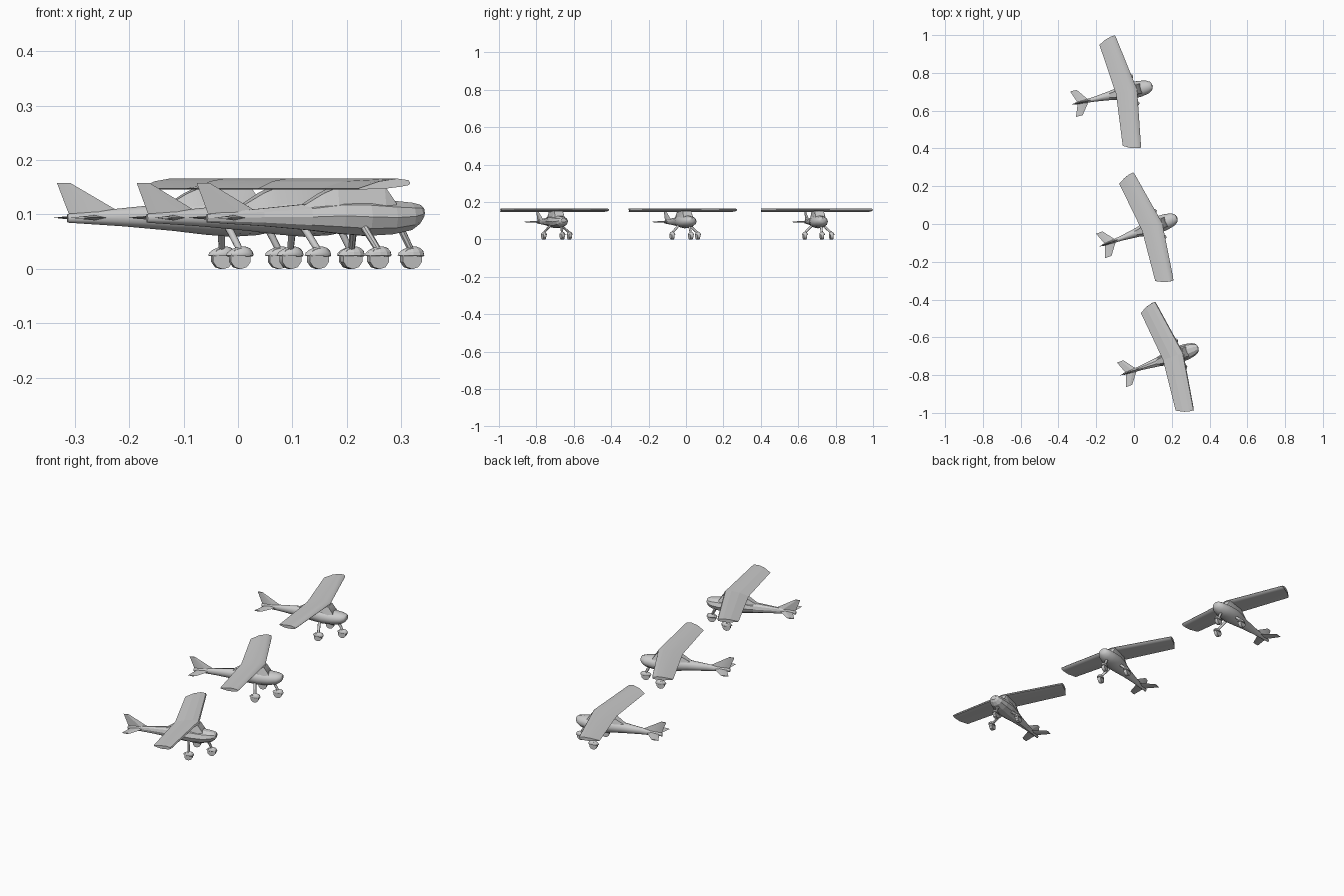
import bpy, bmesh, math
from mathutils import Matrix, Vector

if "Cube" in bpy.data.objects:
    bpy.data.objects.remove(bpy.data.objects["Cube"])


def finish(name, bm, frame, smooth):
    bmesh.ops.recalc_face_normals(bm, faces=bm.faces)
    me = bpy.data.meshes.new(name)
    bm.to_mesh(me)
    bm.free()
    ob = bpy.data.objects.new(name, me)
    bpy.context.collection.objects.link(ob)
    ob.matrix_world = frame
    if smooth:
        bpy.ops.object.select_all(action='DESELECT')
        ob.select_set(True)
        bpy.context.view_layer.objects.active = ob
        bpy.ops.object.shade_smooth_by_angle(angle=math.radians(50))
    return ob


def loft(name, rings, frame, smooth):
    """Skin a list of equal-length closed rings and cap both ends."""
    bm = bmesh.new()
    vr = [[bm.verts.new(p) for p in r] for r in rings]
    n = len(vr[0])
    for a, b in zip(vr, vr[1:]):
        for i in range(n):
            j = (i + 1) % n
            bm.faces.new((a[i], a[j], b[j], b[i]))
    bm.faces.new(vr[0])
    bm.faces.new(vr[-1])
    return finish(name, bm, frame, smooth)


def oval(u, zb, zt, w, n=12):
    zc, h = (zb + zt) / 2, (zt - zb) / 2
    return [(u, w * math.cos(2 * math.pi * i / n), zc + h * math.sin(2 * math.pi * i / n))
            for i in range(n)]


def box_ring(u, zb, zt, wb, wt):
    return [(u, -wb, zb), (u, wb, zb), (u, wt, zt), (u, -wt, zt)]


# wing profile: fraction of chord from the leading edge, height
AIRFOIL = [(0, .158), (.04, .163), (.28, .166), (.62, .161), (1, .148),
           (.98, .146), (.55, .147), (.2, .151), (.03, .154)]


def wing_ring(side, v, le, chord, curve):
    return [(le - chord * f, side * (v - curve * f * f), z) for f, z in AIRFOIL]


def blade(name, root, tip, thick, axis, frame, smooth):
    """Tail surface: root and tip are (front u, back u, across, height)."""
    rings = []
    for (f, b, v, z), t in ((root, thick), (tip, thick * .5)):
        m = f + (b - f) * .4
        off = Vector((0, t, 0)) if axis == 'Y' else Vector((0, 0, t))
        c = Vector((m, v, z))
        rings.append([Vector((f, v, z)), c + off, Vector((b, v, z)), c - off])
    loft(name, rings, frame, smooth)


def wheel_set(name, u, v, top, frame, smooth):
    # tyre
    bm = bmesh.new()
    bmesh.ops.create_cone(bm, cap_ends=True, segments=10, radius1=.0195, radius2=.0195,
                          depth=.016, matrix=Matrix.Translation((u, v, .019))
                          @ Matrix.Rotation(math.pi / 2, 4, 'X'))
    finish(name + "_wheel", bm, frame, smooth)
    # teardrop fairing, flat underneath
    bm = bmesh.new()
    bmesh.ops.create_uvsphere(bm, u_segments=12, v_segments=8, radius=1)
    for p in bm.verts:
        x, y, z = p.co
        taper = 1 + .25 * x
        p.co = (u + .026 * x, v + .014 * y * taper, .025 + max(z, -.1) * .016 * taper)
    finish(name + "_fairing", bm, frame, smooth)
    # leg
    a, b = Vector((u, v, .035)), Vector(top)
    d = b - a
    bm = bmesh.new()
    bmesh.ops.create_cone(bm, cap_ends=True, segments=8, radius1=.006, radius2=.007,
                          depth=d.length, matrix=Matrix.Translation((a + b) / 2)
                          @ d.to_track_quat('Z', 'Y').to_matrix().to_4x4())
    finish(name + "_leg", bm, frame, smooth)


def airplane(tag, x, y, deg, smooth):
    F = Matrix.Translation((x, y, 0)) @ Matrix.Rotation(math.radians(deg), 4, 'Z')

    # fuselage, nose to tail
    body = [(.112, .092, .114, .014), (.105, .082, .119, .024), (.088, .070, .123, .034),
            (.05, .062, .127, .042), (0, .059, .132, .045), (-.05, .063, .132, .038),
            (-.11, .070, .121, .025), (-.2, .078, .112, .013), (-.308, .085, .101, .005)]
    loft(tag + "_fuselage", [oval(*s, n=12 if smooth else 10) for s in body], F, smooth)

    # cabin carrying the wing
    cabin = [(.052, .10, .121, .034, .026), (.03, .10, .153, .037, .024),
             (-.06, .10, .150, .032, .022), (-.085, .10, .139, .026, .016),
             (-.125, .095, .115, .018, .010)]
    loft(tag + "_cabin", [box_ring(*s) for s in cabin], F, smooth)

    # swept wing
    rings = [wing_ring(-1, .305, -.02, .09, .03), wing_ring(-1, .29, -.016, .095, .018),
             wing_ring(1, 0, .03, .114, 0),
             wing_ring(1, .29, -.016, .095, .018), wing_ring(1, .305, -.02, .09, .03)]
    loft(tag + "_wing", rings, F, smooth)

    # tail surfaces
    blade(tag + "_fin", (-.205, -.306, 0, .102), (-.303, -.328, 0, .158), .005, 'Y', F, smooth)
    for s, side in ((1, "left"), (-1, "right")):
        blade(tag + "_tailplane_" + side, (-.23, -.292, 0, .094),
              (-.282, -.318, s * .069, .094), .005, 'Z', F, smooth)
        wheel_set(tag + "_main_" + side, 0, s * .073, (-.012, s * .028, .078), F, smooth)
    wheel_set(tag + "_nose", .09, 0, (.068, 0, .078), F, smooth)


airplane("rear_airplane", -.013, .706, 13, True)
airplane("middle_airplane", .1215, -.006, 20.3, True)
airplane("front_airplane", .233, -.692, 19.6, False)
